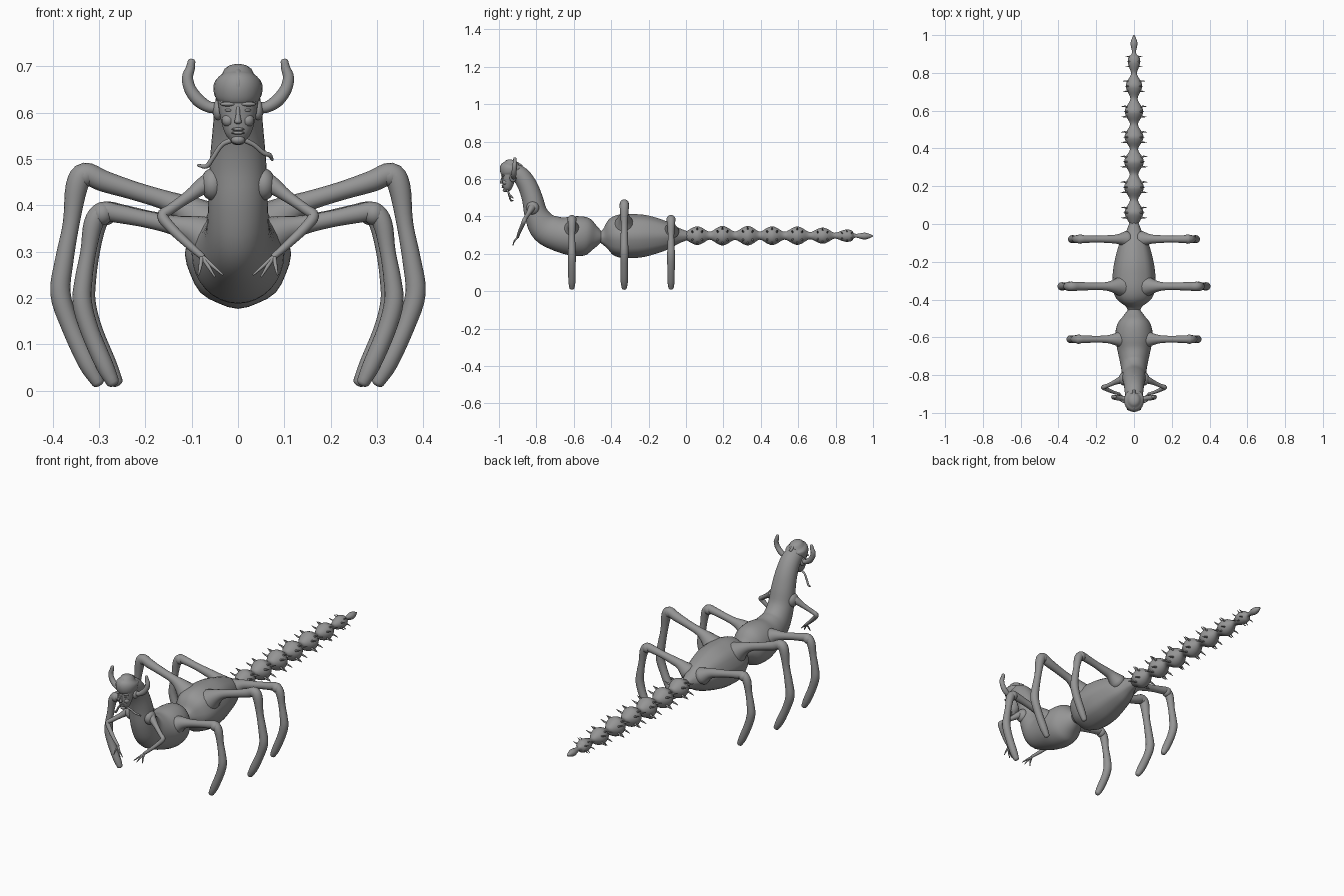
import bpy, bmesh, math
from mathutils import Vector

cube = bpy.data.objects.get("Cube")
if cube:
    bpy.data.objects.remove(cube, do_unlink=True)

skin = bpy.data.materials.new("grey skin")
skin.use_nodes = True
GREY = (0.3, 0.3, 0.3, 1)
skin.diffuse_color = GREY
skin.node_tree.nodes["Principled BSDF"].inputs["Base Color"].default_value = GREY
X, Y = Vector((1, 0, 0)), Vector((0, 1, 0))


def finish(name, bm, angle=60):
    bmesh.ops.recalc_face_normals(bm, faces=bm.faces)
    mesh = bpy.data.meshes.new(name)
    bm.to_mesh(mesh)
    bm.free()
    mesh.materials.append(skin)
    obj = bpy.data.objects.new(name, mesh)
    bpy.context.collection.objects.link(obj)
    bpy.ops.object.select_all(action='DESELECT')
    obj.select_set(True)
    bpy.context.view_layer.objects.active = obj
    bpy.ops.object.shade_smooth_by_angle(angle=math.radians(angle))
    return obj


def smooth_path(pts, steps):
    """Catmull-Rom through position and radii together."""
    pts = [Vector(p) for p in pts]
    ext = [2 * pts[0] - pts[1]] + pts + [2 * pts[-1] - pts[-2]]
    out = []
    for i in range(len(pts) - 1):
        a, b, c, d = ext[i:i + 4]
        for k in range(steps):
            t = k / steps
            out.append(0.5 * (2 * b + (c - a) * t + (2 * a - 5 * b + 4 * c - d) * t * t
                              + (3 * b - a - 3 * c + d) * t ** 3))
    return out + [pts[-1]]


def add_loft(bm, pts, side=X, steps=4, sides=20, ridge=0.0):
    """Sweep ellipses (x, y, z, radius along side, radius across) with rounded ends."""
    path = smooth_path(pts, steps)
    centres = [Vector(p[:3]) for p in path]
    rings = []
    for i, p in enumerate(path):
        t = (centres[min(i + 1, len(path) - 1)] - centres[max(i - 1, 0)]).normalized()
        u = (side - t * side.dot(t)).normalized()
        v = t.cross(u)
        a, b = max(p[3], 0.001), max(p[4], 0.001)
        shifts = [(0, 1)]
        if i == 0:
            shifts = [(-0.6, 0.3), (-0.5, 0.6), (-0.3, 0.86), (0, 1)]
        elif i == len(path) - 1:
            shifts = [(0, 1), (0.3, 0.86), (0.5, 0.6), (0.6, 0.3)]
        for off, scale in shifts:
            ring = []
            for k in range(sides):
                ang = math.tau * k / sides
                r = scale * (1 + ridge * math.cos(8 * ang))
                ring.append(bm.verts.new(centres[i] + t * off * min(a, b)
                                         + u * a * r * math.cos(ang) + v * b * r * math.sin(ang)))
            rings.append(ring)
    for r0, r1 in zip(rings, rings[1:]):
        for k in range(sides):
            n = (k + 1) % sides
            bm.faces.new((r0[k], r0[n], r1[n], r1[k]))
    bm.faces.new(rings[0])
    bm.faces.new(rings[-1])


def loft(name, pts, **kw):
    bm = bmesh.new()
    add_loft(bm, pts, **kw)
    return finish(name, bm)


def ball(name, centre, size):
    bm = bmesh.new()
    bmesh.ops.create_uvsphere(bm, u_segments=16, v_segments=10, radius=1)
    bmesh.ops.scale(bm, vec=size, verts=bm.verts)
    bmesh.ops.translate(bm, vec=centre, verts=bm.verts)
    return finish(name, bm)


def spine(rows):
    return [(0, *row) for row in rows]


# Abdomen, then front body rising into the neck
loft("abdomen", spine([
    (-.46, .29, .03, .027), (-.435, .29, .045, .05), (-.40, .293, .088, .095),
    (-.35, .295, .11, .114), (-.28, .295, .112, .116), (-.20, .297, .102, .106),
    (-.10, .297, .075, .074), (-.04, .297, .042, .042), (.01, .297, .022, .022)]),
    sides=32, ridge=.015)
loft("front_body_and_neck", spine([
    (-.45, .29, .029, .027), (-.485, .292, .055, .062), (-.53, .295, .088, .1),
    (-.60, .295, .1, .106), (-.68, .305, .085, .092), (-.755, .34, .069, .083),
    (-.80, .41, .064, .064), (-.82, .49, .061, .056), (-.845, .56, .055, .052),
    (-.88, .615, .05, .048), (-.92, .64, .046, .044)]), sides=32)
loft("chest_ridge", spine([
    (-.71, .25, .01, .01), (-.785, .315, .026, .022), (-.835, .40, .028, .022),
    (-.85, .47, .024, .02), (-.87, .53, .012, .012)]))

# Head with a heavy cap and a small face
loft("face", spine([
    (-.958, .54, .017, .016), (-.955, .555, .028, .025), (-.951, .585, .037, .033),
    (-.946, .62, .043, .04), (-.94, .64, .043, .04)]))
loft("head_cap", spine([
    (-.93, .628, .046, .052), (-.933, .642, .052, .06), (-.935, .665, .051, .059),
    (-.932, .682, .035, .04)]))
loft("cap_ridge", spine([
    (-.985, .635, .007, .007), (-.987, .665, .008, .008), (-.965, .687, .008, .008),
    (-.92, .691, .008, .008), (-.88, .67, .007, .007)]), sides=10)
loft("nose", spine([
    (-.982, .612, .004, .004), (-.986, .593, .005, .006), (-.988, .58, .008, .008)]), sides=10)
for lip, z in (("upper_lip", .564), ("lower_lip", .556)):
    ball(lip, (0, -.98, z), (.014, .007, .0035))
ball("chin", (0, -.968, .541), (.015, .012, .01))

# Limb paths: (y, profile of x, z, radius)
TALL_LEG = [(.06, .35, .06), (.105, .385, .036), (.15, .408, .022), (.22, .43, .02),
            (.29, .452, .023), (.33, .468, .024), (.348, .44, .024), (.36, .36, .018),
            (.375, .28, .02), (.383, .21, .022), (.362, .14, .02), (.325, .06, .02),
            (.302, .018, .014)]
SHORT_LEG = [(.05, .32, .058), (.095, .345, .034), (.14, .357, .021), (.2, .37, .018),
             (.26, .382, .02), (.293, .386, .021), (.312, .36, .021), (.323, .3, .017),
             (.333, .24, .019), (.336, .19, .021), (.32, .13, .02), (.288, .055, .019),
             (.27, .018, .014)]
LEGS = (("front", -.61, SHORT_LEG, 0), ("middle", -.33, TALL_LEG, 0),
        ("rear", -.08, SHORT_LEG, -.008))

for label, s in (("left", 1), ("right", -1)):
    # Walking legs
    for leg, y, profile, shift in LEGS:
        size = .75 if leg == "rear" else 1
        pts = []
        for i, (x, z, r) in enumerate(profile):
            r *= size if i < 2 else 1
            pts.append((s * (x + shift), y, z, r, r))
        loft(f"{label}_{leg}_leg", pts, side=Y, sides=16)
        kx, kz, kr = profile[5]
        ball(f"{label}_{leg}_knee", (s * (kx + shift), y, kz - .004), (.024, .025, .025))

    # Small grasping arm with three fingers
    def limb(name, path, **kw):
        return loft(f"{label}_{name}", [(s * x, y, z, r, r) for x, y, z, r in path],
                    sides=12, **kw)
    limb("arm", [(.045, -.815, .45, .026), (.07, -.825, .445, .02), (.105, -.84, .42, .013),
                 (.145, -.858, .392, .011), (.163, -.865, .377, .012),
                 (.145, -.875, .352, .011), (.11, -.89, .318, .009), (.077, -.9, .289, .007)],
         side=Y)
    for n, (x, z) in enumerate(((.033, .25), (.05, .246), (.085, .25))):
        limb(f"finger_{n + 1}", [(.078, -.9, .29, .005),
                                 ((.077 + x) / 2, -.917, (.289 + z) / 2, .004),
                                 (x, -.925, z, .002)], side=Y)
    ball(f"{label}_shoulder", (s * .055, -.82, .445), (.026, .035, .035))

    # Horn, ear, cheek, brow, eye and chin tendril
    limb("horn", [(.035, -.925, .612, .013), (.06, -.922, .611, .012), (.085, -.92, .626, .014),
                  (.103, -.918, .65, .013), (.109, -.916, .675, .012),
                  (.103, -.915, .695, .01), (.1, -.915, .711, .008)], side=Y)
    ball(f"{label}_ear", (s * .043, -.925, .605), (.012, .018, .022))
    ball(f"{label}_cheek", (s * .021, -.967, .583), (.014, .015, .014))
    ball(f"{label}_brow", (s * .021, -.978, .618), (.018, .01, .005))
    ball(f"{label}_eye", (s * .019, -.975, .605), (.009, .008, .004))
    drop = .012 if s < 0 else 0
    limb("tendril", [(.015, -.955, .54, .006), (.035, -.95, .53, .005),
                     (.055, -.942, .513 - drop, .005), (.068, -.935, .508 - 2 * drop, .005),
                     (.07 - s * drop + .004, -.925, .498 - drop, .003)], side=Y)

# Beaded tail: (bead centre, bead radius)
BEADS = [(.06, .05), (.195, .052), (.33, .052), (.46, .05), (.595, .049), (.73, .043), (.86, .033)]
tail = [(.0, .297, .022, .022)]
for (y, r), (y2, r2) in zip(BEADS, BEADS[1:] + [(.95, .018)]):
    tail += [(y - .025, .297, r * .85, r * .85), (y, .297, r, r), (y + .025, .297, r * .85, r * .85)]
    neck = .35 * min(r, r2) + .004
    tail.append(((y + y2) / 2, .297, neck, neck))
tail += [(.95, .295, .018, .018), (.975, .295, .014, .014), (.997, .295, .004, .004)]
loft("tail", spine(tail), sides=24)

# Spikes curving out from both flanks of every bead
bm = bmesh.new()
for y, r in BEADS:
    for s in (1, -1):
        for dy in (-.024, 0, .024):
            for up in (-1, 1):
                a = math.radians(28 if dy else 45) * up
                cx, cz = s * math.cos(a), math.sin(a)
                w = .0055 * r / .05
                root = .8 * r if dy else .92 * r
                add_loft(bm, [(cx * root, y + dy, .297 + cz * root, w, w),
                              (cx * r * 1.15, y + dy * 1.15, .297 + cz * r * 1.05, w * .7, w * .7),
                              (cx * r * 1.55, y + dy * 1.1, .297 + cz * r * 1.3, .001, .001)],
                         side=Y, steps=3, sides=8)
finish("tail_spikes", bm)
